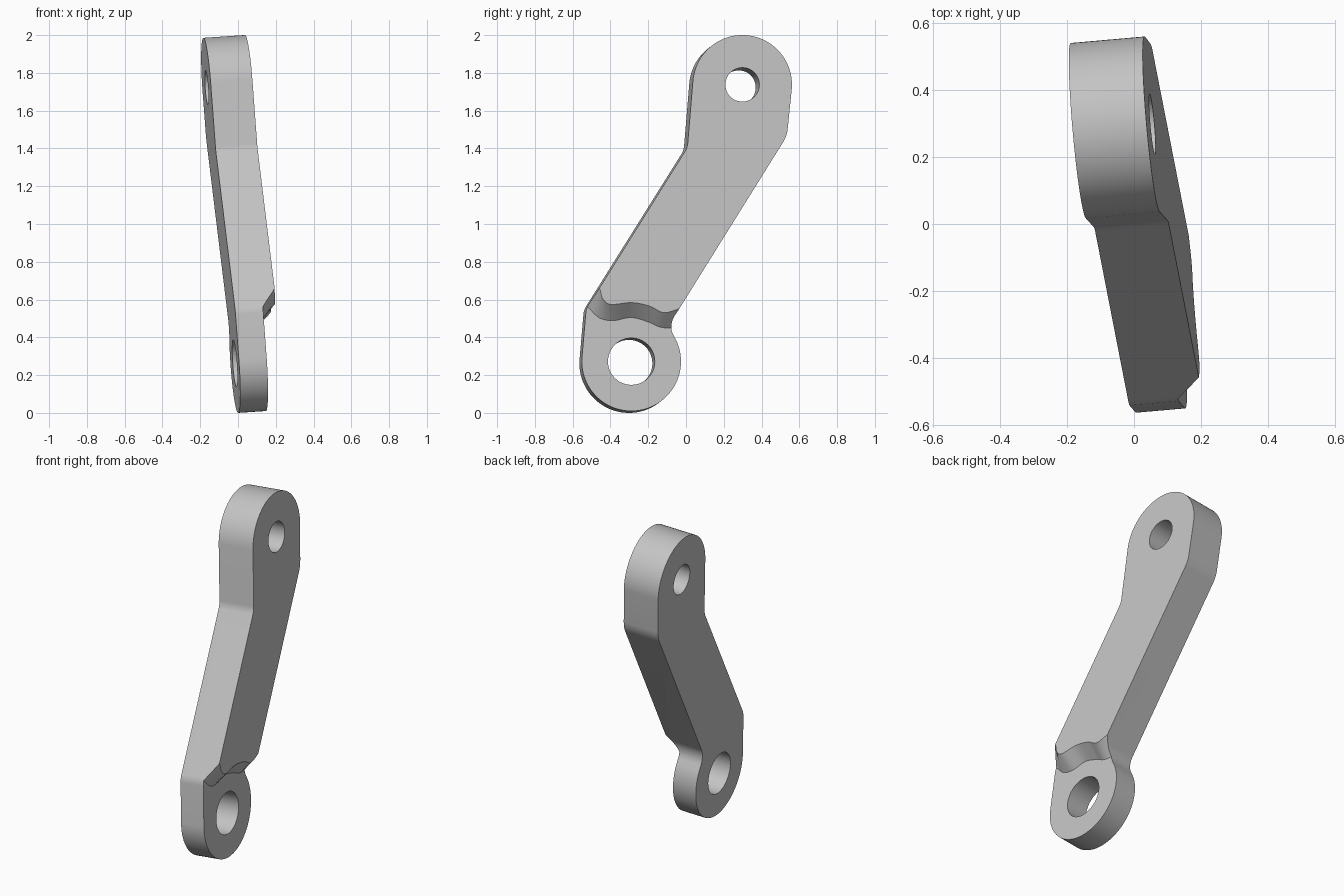
import bpy, bmesh, math
from mathutils import Vector, Matrix

cube = bpy.data.objects.get("Cube")
if cube:
    bpy.data.objects.remove(cube, do_unlink=True)

THICK, THIN = 0.221, 0.147          # full plate and recessed end
END_R = 0.2625
TOP, BOTTOM = Vector((0.279, 1.723)), Vector((-0.302, 0.2625))

# Tilt of the whole plate: local x is the plate normal
TILT = Matrix(((1, -0.088, -0.067, -0.026),
               (0.088, 1, 0, 0),
               (0.067, 0, 1, 0),
               (0, 0, 0, 1)))

grey = bpy.data.materials.new("plain grey")
grey.use_nodes = True
grey.diffuse_color = (0.55, 0.55, 0.55, 1)
grey.node_tree.nodes["Principled BSDF"].inputs["Base Color"].default_value = grey.diffuse_color


def arc(centre, radius, start, end, steps):
    """Points on an arc, angles in degrees."""
    angles = [math.radians(start + (end - start) * i / steps) for i in range(steps + 1)]
    return [centre + radius * Vector((math.cos(a), math.sin(a))) for a in angles]


def fillet(before, corner, after, radius, steps=8):
    """Rounded corner between two straight edges."""
    u, v = (before - corner).normalized(), (after - corner).normalized()
    half = u.angle(v) / 2
    centre = corner + (u + v).normalized() * radius / math.sin(half)
    a = corner + u * radius / math.tan(half) - centre
    b = corner + v * radius / math.tan(half) - centre
    return [centre + (a.lerp(b, i / steps)).normalized() * radius for i in range(steps + 1)]


def smooth_path(points, steps=6):
    """Catmull-Rom curve through the points."""
    p = [Vector(q) for q in points]
    p = [2 * p[0] - p[1]] + p + [2 * p[-1] - p[-2]]
    out = []
    for a, b, c, d in zip(p, p[1:], p[2:], p[3:]):
        for i in range(steps):
            t = i / steps
            out.append(0.5 * (2 * b + (c - a) * t + (2 * a - 5 * b + 4 * c - d) * t * t
                              + (3 * b - a - 3 * c + d) * t ** 3))
    return out + [p[-2]]


def loft(name, low, high, x0, x1):
    """Solid between two matching outlines in the plate plane."""
    bm = bmesh.new()
    a = [bm.verts.new((x0, q.x, q.y)) for q in low]
    b = [bm.verts.new((x1, q.x, q.y)) for q in high]
    bm.faces.new(a)
    bm.faces.new(b)
    for i in range(len(a)):
        j = (i + 1) % len(a)
        bm.faces.new((a[i], a[j], b[j], b[i]))
    bmesh.ops.recalc_face_normals(bm, faces=bm.faces)
    mesh = bpy.data.meshes.new(name)
    bm.to_mesh(mesh)
    bm.free()
    mesh.transform(TILT)
    mesh.materials.append(grey)
    obj = bpy.data.objects.new(name, mesh)
    bpy.context.collection.objects.link(obj)
    return obj


# Outline of the bent arm, counter-clockwise from the upper right
top_arc = arc(TOP, END_R, -5, 175, 48)
bottom_arc = arc(BOTTOM, END_R, 175, 385, 56)
bend_left, heel = Vector((-0.012, 1.39)), Vector((-0.541, 0.545))
neck, bend_right = Vector((-0.107, 0.453)), Vector((0.515, 1.451))
outline = (top_arc
           + fillet(top_arc[-1], bend_left, heel, 0.1)
           + fillet(bend_left, heel, bottom_arc[0], 0.1)
           + bottom_arc
           + fillet(bottom_arc[-1], neck, bend_right, 0.1)
           + fillet(neck, bend_right, top_arc[0], 0.16))
arm = loft("lever_arm", outline, outline, 0, THICK)

# Pin holes
cutters = []
for name, centre, radius in (("upper_hole_cutter", TOP, 0.09),
                             ("lower_hole_cutter", BOTTOM, 0.124)):
    ring = arc(centre, radius, 0, 352.5, 47)
    cutters.append(loft(name, ring, ring, -0.1, THICK + 0.1))

# Thinned lower end with a wavy sloped step
foot = smooth_path([(-0.61, 0.62), (-0.534, 0.551), (-0.471, 0.493), (-0.397, 0.479),
                    (-0.301, 0.495), (-0.206, 0.469), (-0.153, 0.445), (-0.09, 0.44), (0.0, 0.45)])
crest = smooth_path([(-0.52, 0.7), (-0.475, 0.641), (-0.461, 0.593), (-0.419, 0.56),
                     (-0.308, 0.569), (-0.213, 0.551), (-0.139, 0.516), (-0.06, 0.535), (0.02, 0.57)])
crest = [f.lerp(c, 1.2) for f, c in zip(foot, crest)]
below = [Vector((0.1, -0.2)), Vector((-0.75, -0.2))]
cutters.append(loft("recess_cutter", foot + below, crest + below,
                    THIN, THIN + (THICK - THIN) * 1.2))

# Cut, then shade
bpy.ops.object.select_all(action='DESELECT')
bpy.context.view_layer.objects.active = arm
arm.select_set(True)
for cutter in cutters:
    cutter.hide_render = True
    mod = arm.modifiers.new(cutter.name, 'BOOLEAN')
    mod.operation, mod.solver, mod.object = 'DIFFERENCE', 'EXACT', cutter
    bpy.ops.object.modifier_apply(modifier=mod.name)
for cutter in cutters:
    bpy.data.objects.remove(cutter, do_unlink=True)
bpy.ops.object.shade_smooth_by_angle(angle=math.radians(30))
